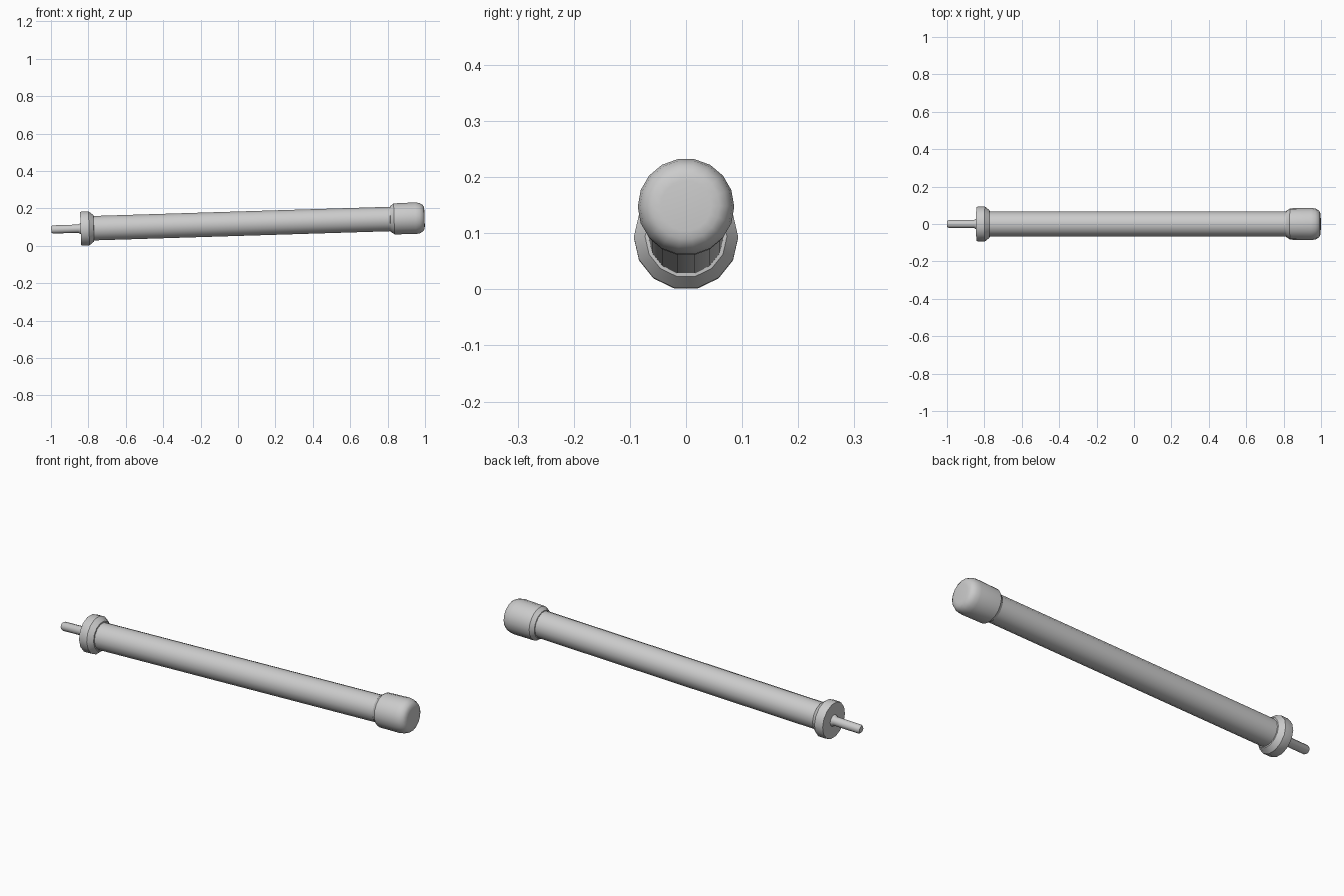
import bpy, bmesh, math
from mathutils import Matrix

if "Cube" in bpy.data.objects:
    bpy.data.objects.remove(bpy.data.objects["Cube"])

grey = bpy.data.materials.new("light grey")
grey.diffuse_color = (0.6, 0.6, 0.6, 1)
grey.use_nodes = True
grey.node_tree.nodes["Principled BSDF"].inputs["Base Color"].default_value = grey.diffuse_color

# Shared axis: rises gently towards +x
AXIS = Matrix.Translation((0, 0, 0.118)) @ Matrix.Rotation(-0.031, 4, 'Y')


def lathe(name, profile, sides, angle=35):
    """Spin (x, radius) points around the x axis and close both ends."""
    bm = bmesh.new()
    rings = []
    for x, r in profile:
        rings.append([bm.verts.new((x, r * math.cos(2 * math.pi * i / sides),
                                    r * math.sin(2 * math.pi * i / sides)))
                      for i in range(sides)])
    for a, b in zip(rings, rings[1:]):
        for i in range(sides):
            j = (i + 1) % sides
            bm.faces.new((a[i], a[j], b[j], b[i]))
    bm.faces.new(rings[0])
    bm.faces.new(rings[-1])
    bmesh.ops.recalc_face_normals(bm, faces=bm.faces)
    bm.transform(AXIS)
    mesh = bpy.data.meshes.new(name)
    bm.to_mesh(mesh)
    bm.free()
    mesh.materials.append(grey)
    ob = bpy.data.objects.new(name, mesh)
    bpy.context.collection.objects.link(ob)
    bpy.ops.object.select_all(action='DESELECT')
    ob.select_set(True)
    bpy.context.view_layer.objects.active = ob
    bpy.ops.object.shade_smooth_by_angle(angle=math.radians(angle))
    return ob


# Thin pin with a chamfered tip and a flared root
lathe("pin", [(-0.999, 0.016), (-0.99, 0.022), (-0.855, 0.022),
              (-0.842, 0.03), (-0.83, 0.03)], 12)

# Flange with a conical shoulder
lathe("flange", [(-0.842, 0.091), (-0.836, 0.093), (-0.797, 0.093),
                 (-0.772, 0.073), (-0.77, 0.06)], 14, 28)

# Long main tube
lathe("tube", [(-0.8, 0.067), (0.83, 0.067)], 14)

# Rounded end cap with a stepped collar
lathe("end_cap", [(0.813, 0.064), (0.815, 0.07), (0.83, 0.08), (0.835, 0.084),
                  (0.95, 0.086), (0.972, 0.082), (0.988, 0.073),
                  (0.996, 0.06), (0.998, 0.045)], 18)
